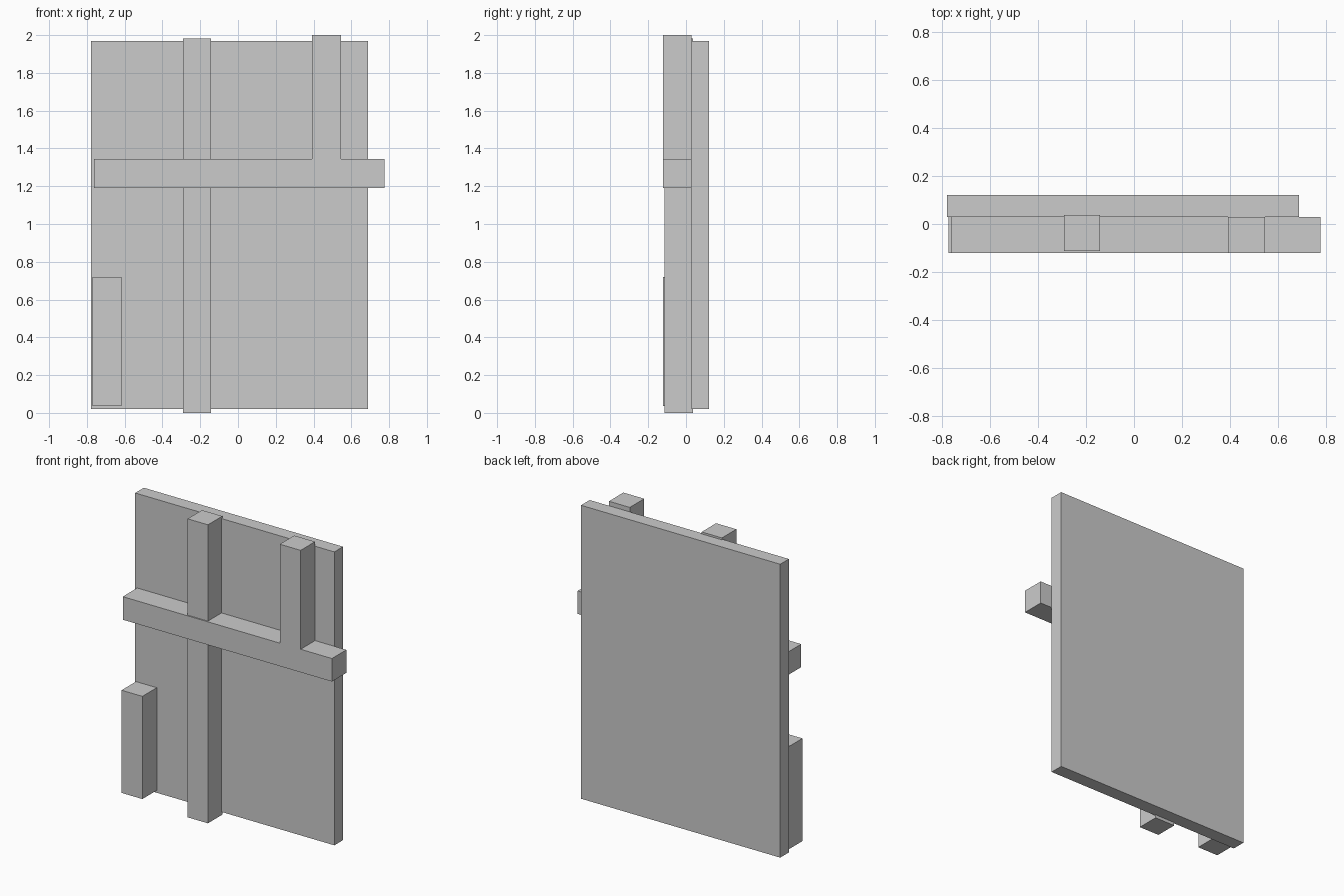
import bpy

if "Cube" in bpy.data.objects:
    bpy.data.objects.remove(bpy.data.objects["Cube"])


def box(name, x, y, z):
    """Axis-aligned box from (min, max) ranges."""
    bpy.ops.mesh.primitive_cube_add(size=1)
    ob = bpy.context.object
    ob.name = name
    for v in ob.data.vertices:
        v.co = [lo + (c + 0.5) * (hi - lo) for c, (lo, hi) in zip(v.co, (x, y, z))]
    return ob


BEAM_Y = (-0.121, 0.03)

# Flat wall panel at the back
box("wall_panel", (-0.777, 0.687), (0.03, 0.121), (0.021, 1.97))

# Full-height post, set slightly deeper than the other timbers
box("tall_post", (-0.291, -0.142), (-0.113, 0.038), (0.0, 1.983))

# Horizontal rail crossing the post
box("cross_rail", (-0.762, 0.775), BEAM_Y, (1.19, 1.343))

# Short stud standing on the rail
box("upper_stud", (0.392, 0.545), BEAM_Y, (1.343, 2.0))

# Short stud at the lower left corner
box("lower_stud", (-0.771, -0.618), BEAM_Y, (0.037, 0.719))
